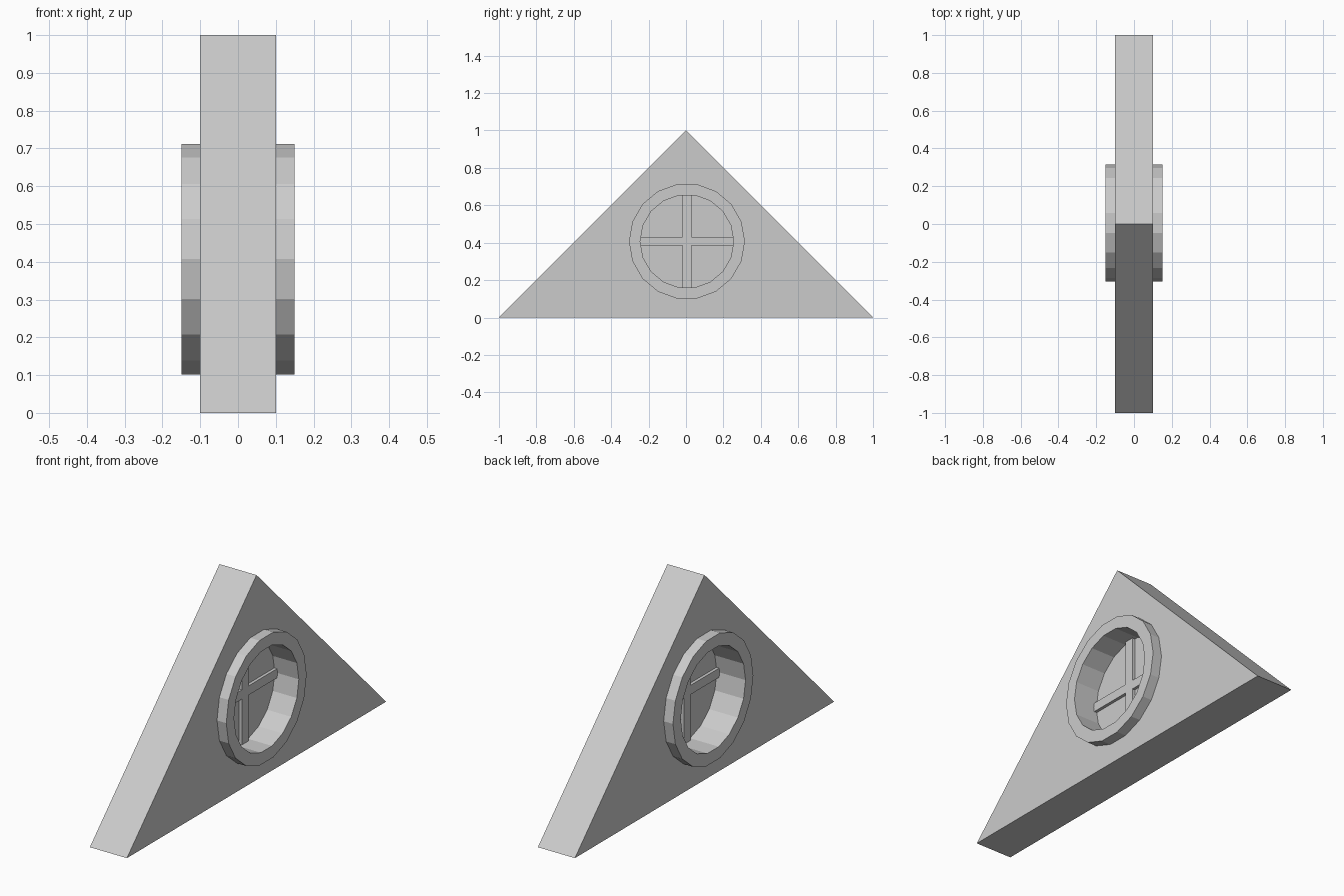
import bpy, bmesh
from math import cos, sin, tau

if "Cube" in bpy.data.objects:
    bpy.data.objects.remove(bpy.data.objects["Cube"])

SIDES = 18
CY, CZ = 0.005, 0.407   # centre of the round window


def circle(r):
    return [(CY + r * cos(tau * i / SIDES), CZ + r * sin(tau * i / SIDES)) for i in range(SIDES)]


def rect(w, h):
    return [(CY + sy * w / 2, CZ + sz * h / 2) for sy, sz in ((-1, -1), (1, -1), (1, 1), (-1, 1))]


def finish(name, bm):
    bmesh.ops.recalc_face_normals(bm, faces=bm.faces)
    me = bpy.data.meshes.new(name)
    bm.to_mesh(me)
    bm.free()
    ob = bpy.data.objects.new(name, me)
    bpy.context.collection.objects.link(ob)
    return ob


def prism(name, profile, x0, x1):
    """Extrude a closed (y, z) profile along x."""
    bm = bmesh.new()
    face = bm.faces.new([bm.verts.new((x0, y, z)) for y, z in profile])
    new = bmesh.ops.extrude_face_region(bm, geom=[face], use_keep_orig=True)["geom"]
    verts = [g for g in new if isinstance(g, bmesh.types.BMVert)]
    bmesh.ops.translate(bm, verts=verts, vec=(x1 - x0, 0, 0))
    return finish(name, bm)


# Triangular gable wall with a round opening
wall = prism("gable_wall", [(-1, 0), (1, 0), (0, 1)], -0.1, 0.1)
cutter = prism("opening_cutter", circle(0.28), -0.3, 0.3)
cutter.hide_render = True
cutter.hide_set(True)
cut = wall.modifiers.new("opening", "BOOLEAN")
cut.operation = "DIFFERENCE"
cut.solver = "EXACT"
cut.object = cutter

# Window ring standing proud of both wall faces
bm = bmesh.new()
loops = [[bm.verts.new((x, y, z)) for y, z in circle(r)]
         for x, r in ((-0.15, 0.31), (0.15, 0.31), (0.15, 0.25), (-0.15, 0.25))]
for k in range(4):
    a, b = loops[k], loops[(k + 1) % 4]
    for i in range(SIDES):
        j = (i + 1) % SIDES
        bm.faces.new((a[i], a[j], b[j], b[i]))
finish("window_ring", bm)

# Recessed pane and crossed glazing bars
prism("window_pane", circle(0.252), 0.005, 0.02)
prism("vertical_bar", rect(0.05, 0.495), -0.01, 0.035)
prism("horizontal_bar", rect(0.5, 0.045), -0.01, 0.035)
